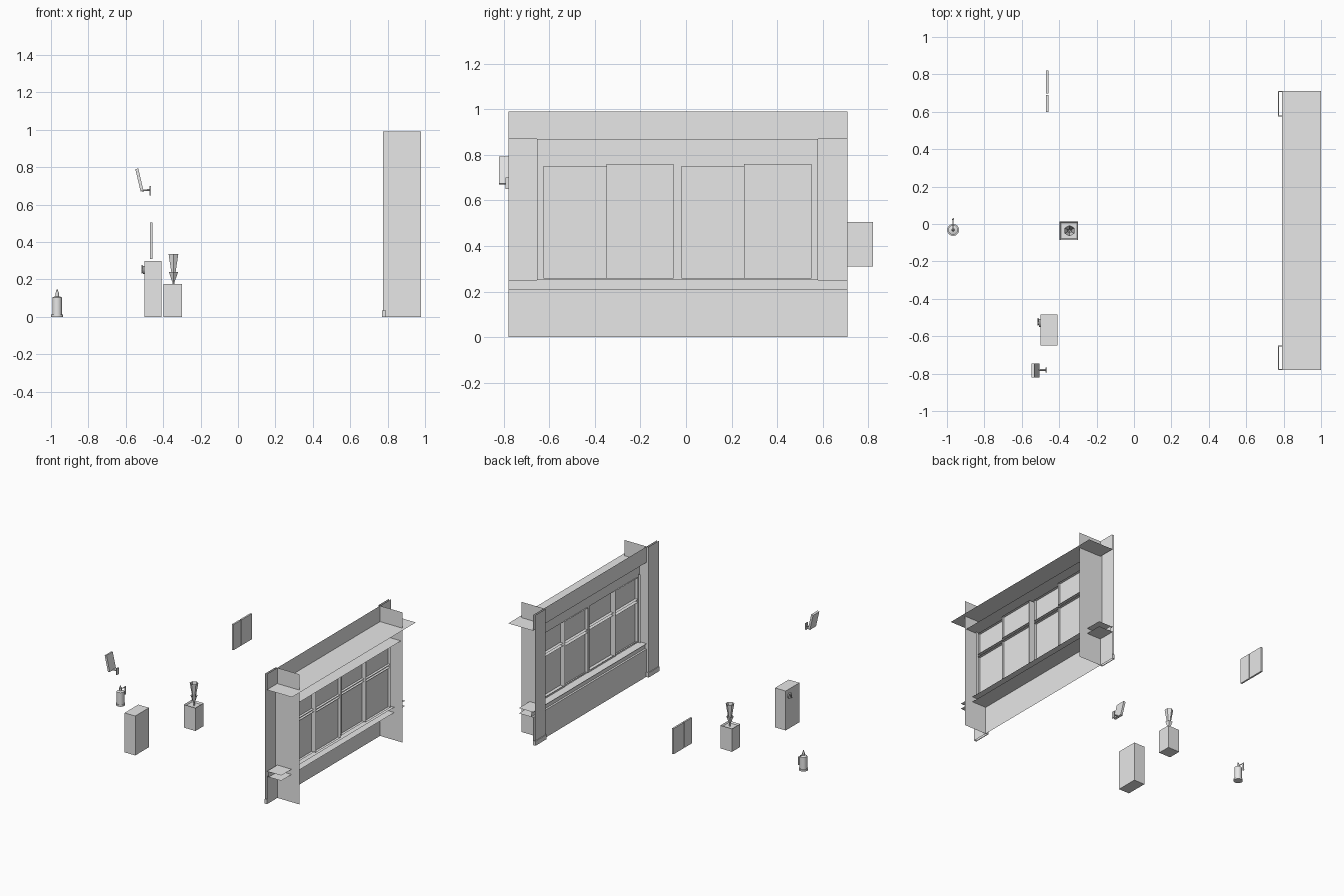
import bpy, bmesh, math
from mathutils import Matrix, Vector

if "Cube" in bpy.data.objects:
    bpy.data.objects.remove(bpy.data.objects["Cube"])

grey = bpy.data.materials.new("plain_grey")
grey.use_nodes = True
grey.diffuse_color = (0.8, 0.8, 0.8, 1)
grey.node_tree.nodes["Principled BSDF"].inputs["Base Color"].default_value = (0.8, 0.8, 0.8, 1)


def finish(name, bm):
    mesh = bpy.data.meshes.new(name)
    bm.to_mesh(mesh)
    bm.free()
    mesh.materials.append(grey)
    ob = bpy.data.objects.new(name, mesh)
    bpy.context.collection.objects.link(ob)
    return ob


def add_block(bm, xs, ys, zs):
    """Box between limits; a single number on one axis gives a flat sheet."""
    lim = [a if isinstance(a, tuple) else (a, a) for a in (xs, ys, zs)]
    flat = [i for i in range(3) if lim[i][0] == lim[i][1]]
    if not flat:
        size = [b - a for a, b in lim]
        mid = [(a + b) / 2 for a, b in lim]
        bmesh.ops.create_cube(bm, size=1, matrix=Matrix.Translation(mid) @ Matrix.Diagonal((*size, 1)))
        return
    u, v = [i for i in range(3) if i != flat[0]]
    corners = []
    for i, j in ((0, 0), (1, 0), (1, 1), (0, 1)):
        p = [a for a, b in lim]
        p[u], p[v] = lim[u][i], lim[v][j]
        corners.append(bm.verts.new(p))
    bm.faces.new(corners)


def blocks(name, *parts):
    bm = bmesh.new()
    for part in parts:
        add_block(bm, *part)
    return finish(name, bm)


def add_cone(bm, start, end, r1, r2, sides=16, caps=True):
    a, b = Vector(start), Vector(end)
    turn = (b - a).to_track_quat("Z", "Y").to_matrix().to_4x4()
    bmesh.ops.create_cone(bm, cap_ends=caps, segments=sides, radius1=r1, radius2=r2,
                          depth=(b - a).length, matrix=Matrix.Translation((a + b) / 2) @ turn)


def smooth(ob):
    bpy.ops.object.select_all(action="DESELECT")
    ob.select_set(True)
    bpy.context.view_layer.objects.active = ob
    bpy.ops.object.shade_smooth_by_angle()


# Wall shell made of thin sheets
Y0, Y1 = -0.78, 0.71        # wall ends
IN0, IN1 = -0.655, 0.58     # window opening
WALL, FRONT, DEEP, TOP = 0.79, 0.775, 0.978, 0.99
SILL, FRAME = 0.91, 0.85
blocks("lower_wall", (WALL, (Y0, Y1), (0, 0.21)))
blocks("header_wall", (WALL, (Y0, Y1), (0.87, TOP)))
blocks("header_soffit", ((WALL, 1.0), (Y0, Y1), 0.87))
blocks("window_sill", ((WALL, SILL), (Y0, Y1), 0.25), ((WALL, SILL), (Y0, Y1), 0.21),
       (WALL + 0.015, (Y0, Y1), (0.21, 0.25)))
blocks("window_head", ((FRAME, 0.966), (IN0, IN1), 0.77), (FRAME, (IN0, IN1), (0.77, 0.87)))

# Pilasters with deep inner returns and low wrapped skirting
for name, outer, inner, side in (("front_pilaster", Y0, IN0, 1), ("back_pilaster", Y1, IN1, -1)):
    span = (min(outer, inner), max(outer, inner))
    blocks(name, (FRONT, span, (0, TOP)), ((FRONT, DEEP), inner, (0, TOP)))
    leg = tuple(sorted((inner, inner + side * 0.005)))
    end = tuple(sorted((outer, outer + side * 0.005)))
    blocks(name + "_skirting", ((0.77, FRONT), span, (0, 0.035)),
           ((0.77, WALL), leg, (0, 0.035)), ((0.77, WALL), end, (0, 0.035)))

# Window frame strips around the sashes
blocks("window_frame", (FRAME, (IN0, -0.625), (0.25, 0.77)), (FRAME, (0.55, IN1), (0.25, 0.77)),
       (FRAME, (-0.055, -0.02), (0.25, 0.77)), (FRAME, (IN0, IN1), (0.25, 0.262)),
       (FRAME, (IN0, IN1), (0.75, 0.77)),
       ((0.83, 0.89), -0.64, (0.25, 0.77)), ((0.83, 0.89), 0.565, (0.25, 0.77)))

# Four sashes, each a pane with thin edges and a cross rail
for i, (a, b, x, top) in enumerate(((-0.625, -0.35, 0.865, 0.752), (-0.35, -0.055, 0.88, 0.76),
                                    (-0.02, 0.255, 0.865, 0.752), (0.255, 0.55, 0.88, 0.76))):
    depth = (x - 0.025, x + 0.02)
    blocks(f"sash_{i + 1}", (x, (a, b), (0.258, top)),
           (depth, a, (0.258, top)), (depth, b, (0.258, top)),
           (depth, (a, b), 0.258), (depth, (a, b), top),
           (depth, (a, b), 0.565), (depth, (a, b), 0.585))

# Cabinet with a small dial and lever
blocks("cabinet", ((-0.5, -0.41), (-0.65, -0.485), (0, 0.3)))
bm = bmesh.new()
add_cone(bm, (-0.5, -0.53, 0.25), (-0.508, -0.53, 0.25), 0.022, 0.022)
add_cone(bm, (-0.508, -0.53, 0.25), (-0.515, -0.53, 0.25), 0.007, 0.007, 8)
add_cone(bm, (-0.513, -0.505, 0.275), (-0.513, -0.54, 0.235), 0.004, 0.004, 8)
smooth(finish("cabinet_handle", bm))

# Planter: square pot with a recessed top
bm = bmesh.new()
add_block(bm, (-0.397, -0.299), (-0.085, 0.013), (0, 0.175))
bm.faces.ensure_lookup_table()
lid = max(bm.faces, key=lambda f: f.calc_center_median().z)
bmesh.ops.inset_region(bm, faces=[lid], thickness=0.01)
bmesh.ops.translate(bm, verts=lid.verts, vec=(0, 0, -0.012))
finish("planter", bm)

# Plant: stem with flared tiers
bm = bmesh.new()
PX, PY = -0.345, -0.036
add_cone(bm, (PX, PY, 0.163), (PX, PY, 0.25), 0.005, 0.005, 6)
add_cone(bm, (PX, PY, 0.18), (PX, PY, 0.24), 0.004, 0.026, 5, False)
add_cone(bm, (PX, PY, 0.22), (PX, PY, 0.335), 0.01, 0.03, 6, False)
finish("plant", bm)

# Extinguisher: bottle, foot ring, neck, nozzle and hose
EX, EY = -0.967, -0.032
bm = bmesh.new()
for z0, z1, r0, r1 in ((0, 0.012, 0.032, 0.032), (0.012, 0.104, 0.026, 0.026), (0.104, 0.11, 0.026, 0.012),
                       (0.11, 0.13, 0.009, 0.009), (0.13, 0.147, 0.007, 0.003)):
    add_cone(bm, (EX, EY, z0), (EX, EY, z1), r0, r1, 20)
add_cone(bm, (EX, EY, 0.12), (EX, 0.025, 0.115), 0.003, 0.003, 8)
add_cone(bm, (EX, 0.025, 0.12), (EX, 0.025, 0.06), 0.004, 0.006, 8)
smooth(finish("extinguisher", bm))

# Tilted screen on a wall arm
screen = blocks("screen", ((-0.008, 0.008), (-0.82, -0.745), (-0.061, 0.061)))
screen.rotation_euler.y = -0.23
screen.location = (-0.527, 0, 0.732)
blocks("screen_mount_plate", ((-0.473, -0.466), (-0.793, -0.768), (0.65, 0.7)))
bm = bmesh.new()
add_cone(bm, (-0.515, -0.78, 0.676), (-0.47, -0.78, 0.678), 0.005, 0.005, 8)
finish("screen_arm", bm)

# Pair of notice boards
blocks("notice_boards", ((-0.471, -0.458), (0.6, 0.69), (0.31, 0.505)),
       ((-0.471, -0.458), (0.698, 0.82), (0.31, 0.505)))
